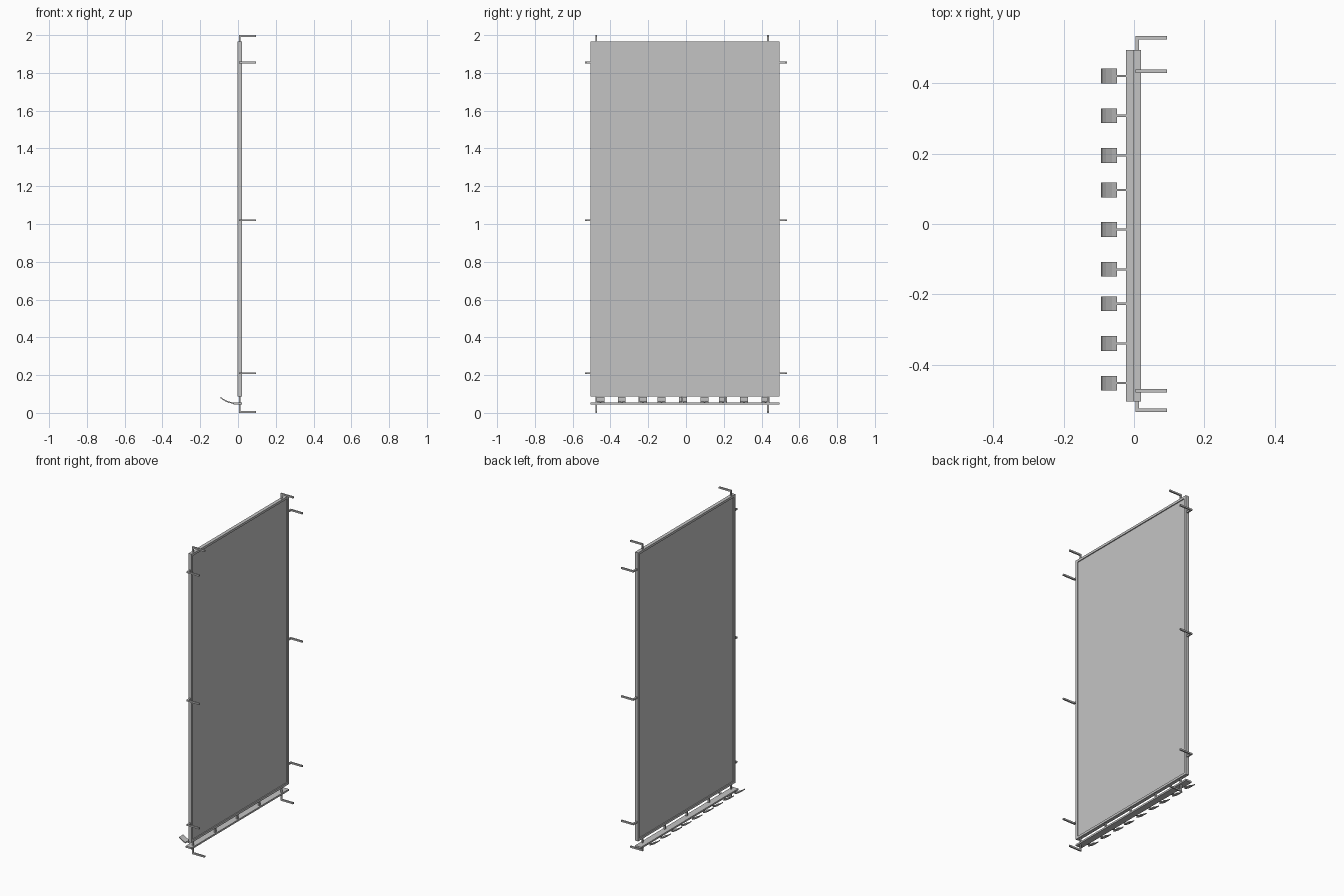
import bpy
import bmesh
from mathutils import Vector

cube = bpy.data.objects.get("Cube")
if cube:
    bpy.data.objects.remove(cube, do_unlink=True)

steel = bpy.data.materials.new("grey steel")
steel.use_nodes = True
GREY = (0.55, 0.55, 0.55, 1)
steel.diffuse_color = GREY
steel.node_tree.nodes["Principled BSDF"].inputs["Base Color"].default_value = GREY


def finish(name, bm):
    bmesh.ops.recalc_face_normals(bm, faces=bm.faces)
    mesh = bpy.data.meshes.new(name)
    bm.to_mesh(mesh)
    bm.free()
    mesh.materials.append(steel)
    obj = bpy.data.objects.new(name, mesh)
    bpy.context.scene.collection.objects.link(obj)
    return obj


def add_box(bm, lo, hi):
    lo, hi = Vector(lo), Vector(hi)
    verts = bmesh.ops.create_cube(bm, size=1)["verts"]
    for v in verts:
        v.co = (lo + hi) / 2 + Vector(c * s for c, s in zip(v.co, hi - lo))


def extrude_profile(bm, points, y, width):
    """Side profile in x and z, extruded along y."""
    face = bm.faces.new([bm.verts.new((x, y - width / 2, z)) for x, z in points])
    new = bmesh.ops.extrude_face_region(bm, geom=[face])["geom"]
    for v in new:
        if isinstance(v, bmesh.types.BMVert):
            v.co.y += width


Y0, Y1 = -0.505, 0.495      # panel edges
Z0, Z1 = 0.087, 1.965
X0, X1 = -0.002, 0.0205
RIM = 0.015
MID = 0.009                 # hook centre depth
R = 0.005                   # hook half thickness
REACH = 0.094

# Sheet with a recess on both sides
bm = bmesh.new()
add_box(bm, (X0 + 0.006, Y0 + RIM, Z0 + RIM), (X1 - 0.006, Y1 - RIM, Z1 - RIM))
finish("panel_sheet", bm)

# Raised rim around the sheet
bm = bmesh.new()
for y in (Y0, Y1 - RIM):
    add_box(bm, (X0, y, Z0), (X1, y + RIM, Z1))
for z in (Z0, Z1 - RIM):
    add_box(bm, (X0, Y0 + RIM, z), (X1, Y1 - RIM, z + RIM))
finish("panel_rim", bm)

# Lower rail and the posts that hang it from the rim
bm = bmesh.new()
add_box(bm, (-0.023, Y0, 0.044), (X1, Y1, 0.055))
finish("lower_rail", bm)
POST_A, POST_B = -0.475, 0.435
bm = bmesh.new()
for i in range(5):
    y = POST_A + (POST_B - POST_A) * i / 4
    add_box(bm, (MID - R, y - R, 0.055), (MID + R, y + R, Z0))
finish("rail_posts", bm)

# Side hooks: a short stub outwards, then an arm
for side, edge, tip in (("right", Y0, -0.535), ("left", Y1, 0.535)):
    bm = bmesh.new()
    inner = tip + (2 * R if tip < 0 else -2 * R)
    for z in (0.21, 1.02, 1.855):
        add_box(bm, (MID - R, min(edge, inner), z - R), (MID + R, max(edge, inner), z + R))
        add_box(bm, (MID - R, min(tip, inner), z - R), (REACH, max(tip, inner), z + R))
    finish("front_side_hooks" if side == "right" else "back_side_hooks", bm)

# Top and bottom hooks
for name, stub_lo, stub_hi, arm in (("top_hooks", Z1, 2 - 2 * R, 2 - R),
                                    ("bottom_hooks", 2 * R, 0.044, R)):
    bm = bmesh.new()
    for y in (POST_A, POST_B):
        add_box(bm, (MID - R, y - R, stub_lo), (MID + R, y + R, stub_hi))
        add_box(bm, (MID - R, y - R, arm - R), (REACH, y + R, arm + R))
    finish(name, bm)

# Row of curved paddles on thin stems, in groups of three
stem = [(-0.02, 0.046), (-0.02, 0.053), (-0.05, 0.061), (-0.05, 0.055)]
paddle = [(-0.048, 0.053), (-0.065, 0.060), (-0.082, 0.070), (-0.094, 0.079),
          (-0.091, 0.084), (-0.079, 0.075), (-0.063, 0.066), (-0.048, 0.060)]
stems, paddles = bmesh.new(), bmesh.new()
for group in range(3):
    for i in range(3):
        y = -0.453 + group * 0.324 + i * 0.113
        extrude_profile(stems, stem, y, 0.006)
        extrude_profile(paddles, paddle, y, 0.042)
finish("paddle_stems", stems)
finish("paddles", paddles)
